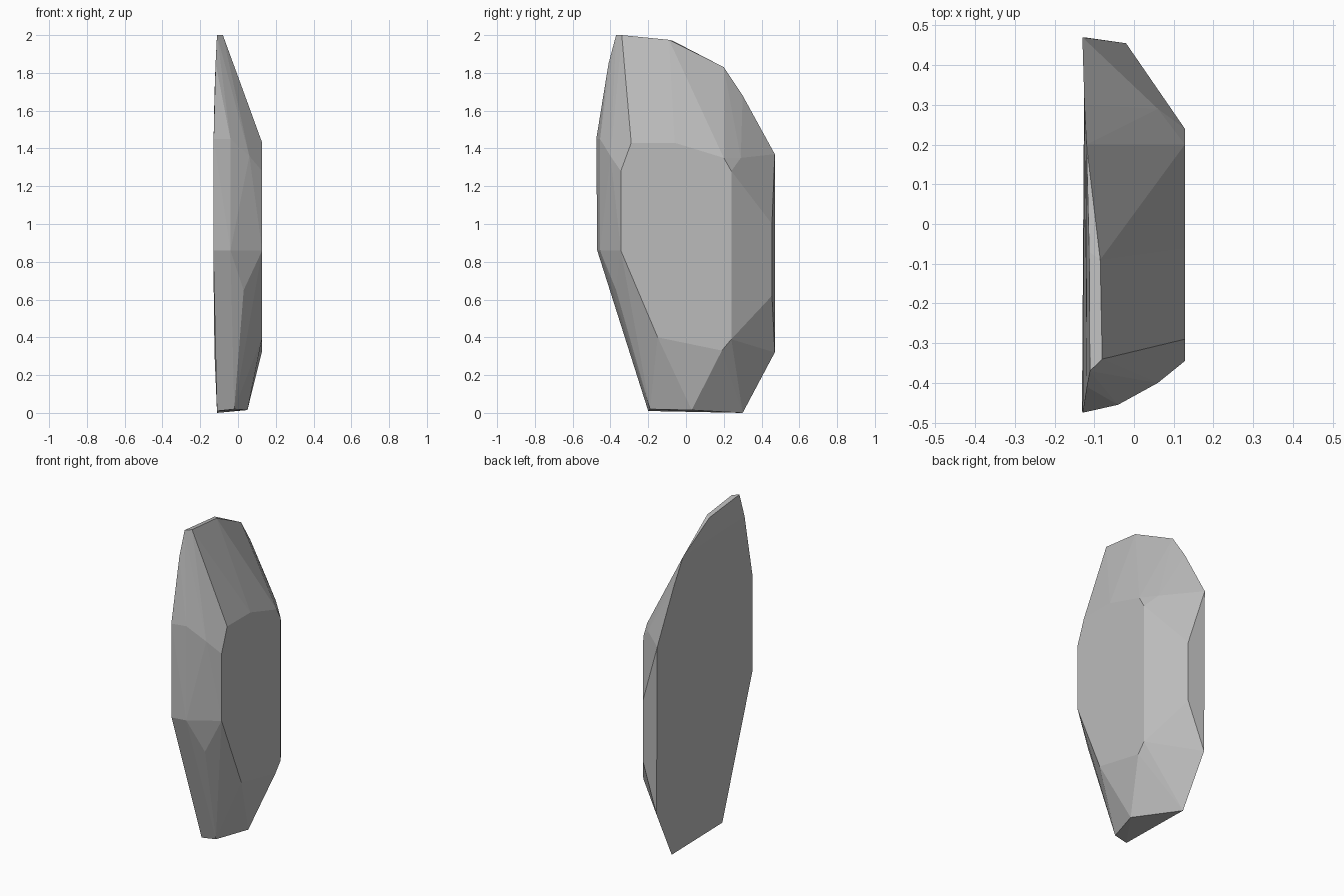
import bpy
import bmesh

cube = bpy.data.objects.get("Cube")
if cube:
    bpy.data.objects.remove(cube, do_unlink=True)

# One stone colour
stone = bpy.data.materials.new("grey_stone")
stone.use_nodes = True
grey = (0.5, 0.5, 0.5, 1)
stone.diffuse_color = grey
stone.node_tree.nodes["Principled BSDF"].inputs["Base Color"].default_value = grey

# Flat rear outline (y, z), slightly bowed in x towards top and bottom
rear_outline = [(-.37, 2), (-.07, 1.97), (.2, 1.83), (.3, 1.68), (.47, 1.37),
                (.47, .32), (.3, 0), (-.2, .01), (-.47, .86), (-.475, 1.45), (-.41, 1.85)]
# Broad raised plateau outline (y, z)
plateau_outline = [(-.345, 1.28), (-.345, .86), (-.15, .4), (.19, .33), (.24, .39),
                   (.24, 1.28), (.2, 1.35), (-.06, 1.43), (-.29, 1.43)]
# Chipped corners between the two outlines (x, y, z)
chips = [(-.08, -.34, 2), (-.085, -.09, 1.975),
         (-.04, -.455, 1.45), (-.04, -.455, .86), (.06, -.4, 1.36), (.03, -.37, .65),
         (-.02, .455, 1), (-.02, .455, .62), (.06, .29, 1.35),
         (-.02, -.19, .02), (.05, .03, .015), (-.07, .25, .04)]


def rear_x(z):
    return -.131 + .02 * abs(z - 1) ** 3


points = [(rear_x(z), y, z) for y, z in rear_outline]
points += [(.128, y, z) for y, z in plateau_outline]
points += chips

# Wrap the corners into a faceted slab
bm = bmesh.new()
for p in points:
    bm.verts.new(p)
hull = bmesh.ops.convex_hull(bm, input=bm.verts[:])
loose = {g for g in hull["geom_interior"] + hull["geom_unused"] if isinstance(g, bmesh.types.BMVert)}
bmesh.ops.delete(bm, geom=list(loose), context="VERTS")
bmesh.ops.dissolve_limit(bm, angle_limit=.03, verts=bm.verts[:], edges=bm.edges[:])
bmesh.ops.recalc_face_normals(bm, faces=bm.faces[:])

mesh = bpy.data.meshes.new("rock_slab")
bm.to_mesh(mesh)
bm.free()
mesh.materials.append(stone)
slab = bpy.data.objects.new("rock_slab", mesh)
bpy.context.scene.collection.objects.link(slab)
